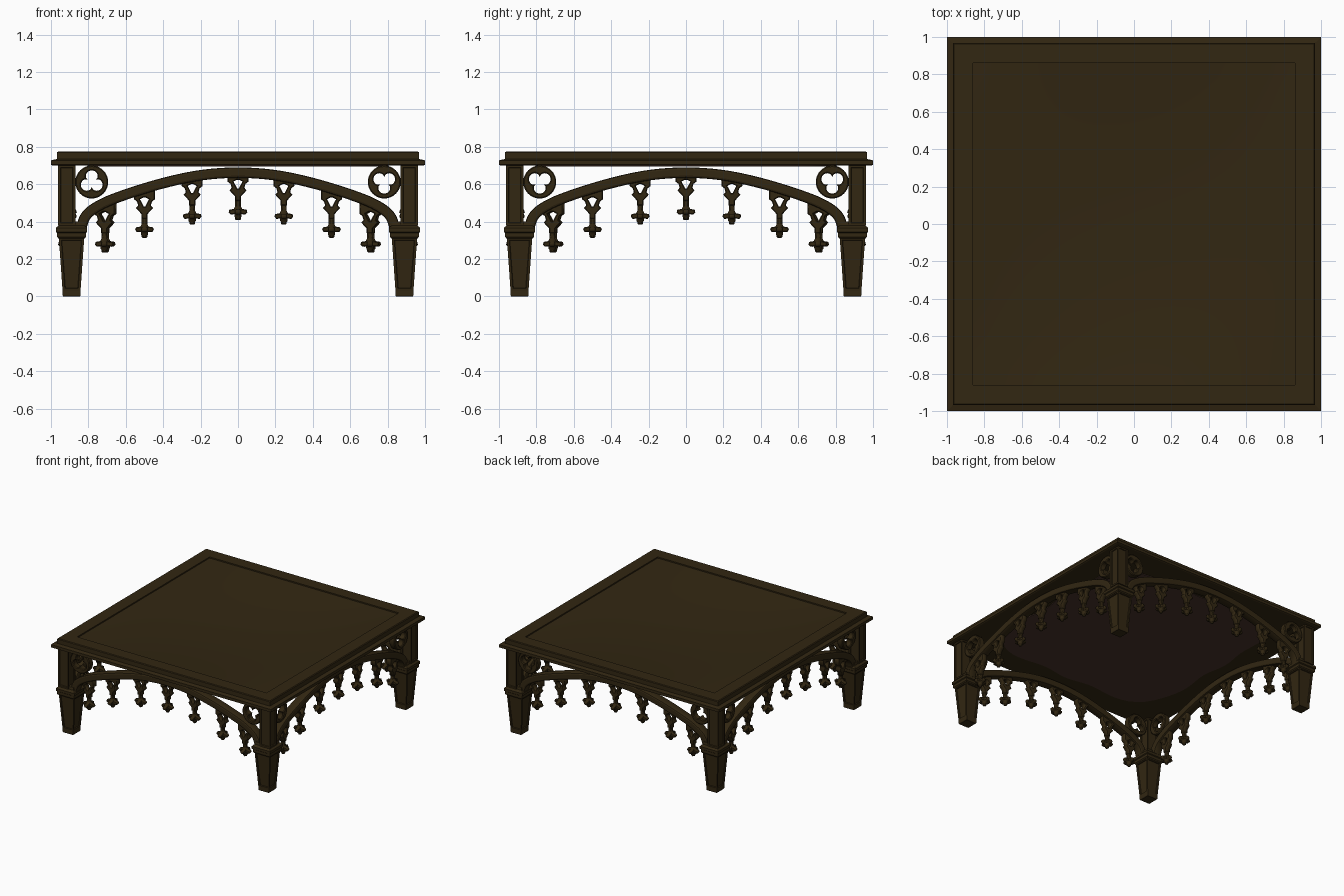
import bpy, bmesh, math
from mathutils import Matrix, Vector

if "Cube" in bpy.data.objects:
    bpy.data.objects.remove(bpy.data.objects["Cube"])


def material(name, rgb):
    m = bpy.data.materials.new(name)
    m.diffuse_color = (*rgb, 1)
    m.use_nodes = True
    m.node_tree.nodes["Principled BSDF"].inputs["Base Color"].default_value = m.diffuse_color
    return m


WOOD = material("dark wood", (0.032, 0.02, 0.006))
LINING = material("maroon lining", (0.065, 0.034, 0.024))
RX = Matrix.Rotation(math.pi / 2, 4, 'X')


def add_object(name, mesh, mat, matrix=None):
    ob = bpy.data.objects.new(name, mesh)
    bpy.context.collection.objects.link(ob)
    if matrix is not None:
        ob.matrix_world = matrix
    mesh.materials.clear()
    mesh.materials.append(mat)
    return ob


def plate_mesh(name, loops, half_depth, bevel=0.0, res=0):
    """Flat outline with holes, given thickness and a rounded or chamfered rim."""
    cu = bpy.data.curves.new(name, 'CURVE')
    cu.dimensions = '2D'
    cu.fill_mode = 'BOTH'
    cu.extrude = half_depth - bevel
    cu.bevel_depth = bevel
    cu.bevel_resolution = res
    cu.offset = -bevel
    for loop in loops:
        sp = cu.splines.new('POLY')
        sp.points.add(len(loop) - 1)
        for p, (x, y) in zip(sp.points, loop):
            p.co = (x, y, 0, 1)
        sp.use_cyclic_u = True
    tmp = bpy.data.objects.new(name, cu)
    bpy.context.collection.objects.link(tmp)
    bpy.context.view_layer.update()
    deps = bpy.context.evaluated_depsgraph_get()
    mesh = bpy.data.meshes.new_from_object(tmp.evaluated_get(deps))
    bpy.data.objects.remove(tmp)
    return mesh


def loft_square(name, rings, centre=(0, 0), panels=(), cap_top=True):
    """Stacked square sections (half width, z); listed tiers get sunk panels."""
    bm = bmesh.new()
    loops = [[bm.verts.new((centre[0] + sx * h, centre[1] + sy * h, z))
              for sx, sy in ((-1, -1), (1, -1), (1, 1), (-1, 1))] for h, z in rings]
    sunk = []
    for i, (a, b) in enumerate(zip(loops, loops[1:])):
        for j in range(4):
            k = (j + 1) % 4
            f = bm.faces.new((a[j], a[k], b[k], b[j]))
            if i in panels:
                sunk.append(f)
    bm.faces.new(loops[0][::-1])
    if cap_top:
        bm.faces.new(loops[-1])
    bm.normal_update()
    if sunk:
        bmesh.ops.inset_individual(bm, faces=sunk, thickness=0.018, depth=0)
        bmesh.ops.inset_individual(bm, faces=sunk, thickness=0.004, depth=-0.007)
    mesh = bpy.data.meshes.new(name)
    bm.to_mesh(mesh)
    bm.free()
    return add_object(name, mesh, WOOD)


# Stepped table frame with a raised border
loft_square("top_frame", [(0.99, 0.70), (1.0, 0.705), (1.0, 0.728), (0.968, 0.735),
                          (0.968, 0.77), (0.962, 0.775), (0.86, 0.775), (0.86, 0.75)],
            cap_top=False)

# Gently dished panel inside the border
bm = bmesh.new()
bmesh.ops.create_grid(bm, x_segments=24, y_segments=24, size=0.86)
for v in bm.verts:
    u, w = v.co.x / 0.86, v.co.y / 0.86
    v.co.z = 0.765 - 0.045 * (1 - u * u) * (1 - w * w)
for f in bm.faces:
    f.smooth = True
me = bpy.data.meshes.new("top_panel")
bm.to_mesh(me)
bm.free()
add_object("top_panel", me, WOOD)

# Lining bulging through the underside, with a wavy rounded-square edge
outline = []
for i in range(96):
    t = 2 * math.pi * i / 96
    c, s = math.cos(t), math.sin(t)
    r = 0.79 / (abs(c) ** 6 + abs(s) ** 6) ** (1 / 6) + 0.015 * math.sin(11 * t)
    outline.append((r * c, r * s))
add_object("underside_lining", plate_mesh("underside_lining", [outline], 0.003), LINING,
           Matrix.Translation((0, 0, 0.698)))

# Four legs: tapered foot, collar and panelled post
for sx in (-1, 1):
    for sy in (-1, 1):
        c = (sx * 0.89, sy * 0.89)
        loft_square("leg_foot", [(0.044, 0), (0.048, 0.006), (0.048, 0.03), (0.068, 0.315)],
                    c, panels=(2,))
        loft_square("leg_collar", [(0.07, 0.31), (0.077, 0.318), (0.077, 0.34), (0.084, 0.345),
                                   (0.084, 0.365), (0.078, 0.372), (0.066, 0.38),
                                   (0.062, 0.40)], c)
        loft_square("leg_post", [(0.047, 0.38), (0.047, 0.702)],
                    (sx * 0.916, sy * 0.916), panels=(0,))

# Arch centre line, sampled smoothly through a few points
KEYS = [(0, 0.662), (0.2, 0.648), (0.4, 0.606), (0.6, 0.545), (0.73, 0.493),
        (0.81, 0.435), (0.838, 0.36)]
pts = [Vector((-0.2, 0.648))] + [Vector(k) for k in KEYS] + [Vector((0.838, 0.30))]
half = []
for i in range(1, len(pts) - 2):
    p0, p1, p2, p3 = pts[i - 1:i + 3]
    for s in range(6):
        t = s / 6
        half.append(0.5 * (2 * p1 + (p2 - p0) * t + (2 * p0 - 5 * p1 + 4 * p2 - p3) * t * t
                           + (3 * p1 - p0 - 3 * p2 + p3) * t ** 3))
half.append(pts[-2])
line = [Vector((-p.x, p.y)) for p in half[:0:-1]] + half
upper, lower = [], []
for i, p in enumerate(line):
    d = (line[min(i + 1, len(line) - 1)] - line[max(i - 1, 0)]).normalized()
    n = Vector((-d.y, d.x)) * 0.028
    upper.append(tuple(p + n))
    lower.append(tuple(p - n))
arch_mesh = plate_mesh("arch", [upper + lower[::-1]], 0.036, 0.012, 1)


def arch_z(x):
    return min(half, key=lambda p: abs(p.x - abs(x))).y


# Round tracery with a three-lobed opening
N = 48
circle = [2 * math.pi * i / N for i in range(N)]
ring_outer = [(0.088 * math.cos(t), 0.088 * math.sin(t)) for t in circle]
ring_hole = []
for t in circle:
    r = 0.026 + 0.036 * abs(math.cos(1.5 * (t + math.pi / 2))) ** 0.7
    ring_hole.append((r * math.cos(t), r * math.sin(t)))
ring_mesh = plate_mesh("tracery_ring", [ring_outer, ring_hole], 0.026, 0.006)


def mirrored(side):
    return side + [(-x, z) for x, z in side[::-1]]


# Hanging pendant: pierced bracket above, leafy finial below
bracket = mirrored([(0.056, 0.04), (0.056, -0.022), (0.04, -0.034), (0.034, -0.055),
                    (0.046, -0.068), (0.034, -0.082), (0.017, -0.10), (0.017, -0.125)])
opening = mirrored([(0.006, -0.012), (0.024, -0.022), (0.013, -0.042), (0.004, -0.06)])
finial = mirrored([(0.015, -0.11), (0.013, -0.15), (0.022, -0.168), (0.046, -0.172),
                   (0.05, -0.186), (0.04, -0.198), (0.02, -0.196), (0.019, -0.21),
                   (0.004, -0.228)])
bracket_mesh = plate_mesh("pendant_bracket", [bracket, opening], 0.022, 0.005)
finial_mesh = plate_mesh("pendant_finial", [finial], 0.015, 0.005)

# Each side carries an arch, two rings and seven pendants
FLIPPED = {(0, -1), (2, 1)}
for k in range(4):
    side = Matrix.Rotation(k * math.pi / 2, 4, 'Z') @ Matrix.Translation((0, -0.912, 0))
    add_object("arch", arch_mesh, WOOD, side @ RX)
    for sx in (-1, 1):
        flip = (k, sx) in FLIPPED or (k == 0 and sx == -1)
        turn = Matrix.Rotation(math.pi if flip else 0, 4, 'Z')
        add_object("tracery_ring", ring_mesh, WOOD,
                   side @ Matrix.Translation((sx * 0.782, 0, 0.612)) @ RX @ turn)
    for x in (-0.715, -0.5, -0.245, 0, 0.245, 0.5, 0.705):
        drop = 0.012 * abs(x) / 0.7
        spot = side @ Matrix.Translation((x, 0, arch_z(x) - 0.026 - drop))
        add_object("pendant_bracket", bracket_mesh, WOOD, spot @ RX)
        for a in (0, math.pi / 2):
            add_object("pendant_finial", finial_mesh, WOOD,
                       spot @ Matrix.Rotation(a, 4, 'Z') @ RX)

# Soften the curved rims while keeping hard edges
bpy.ops.object.select_all(action='DESELECT')
for ob in bpy.data.objects:
    if ob.name.startswith(("arch", "tracery")):
        ob.select_set(True)
        bpy.context.view_layer.objects.active = ob
bpy.ops.object.shade_smooth_by_angle(angle=math.radians(35))
